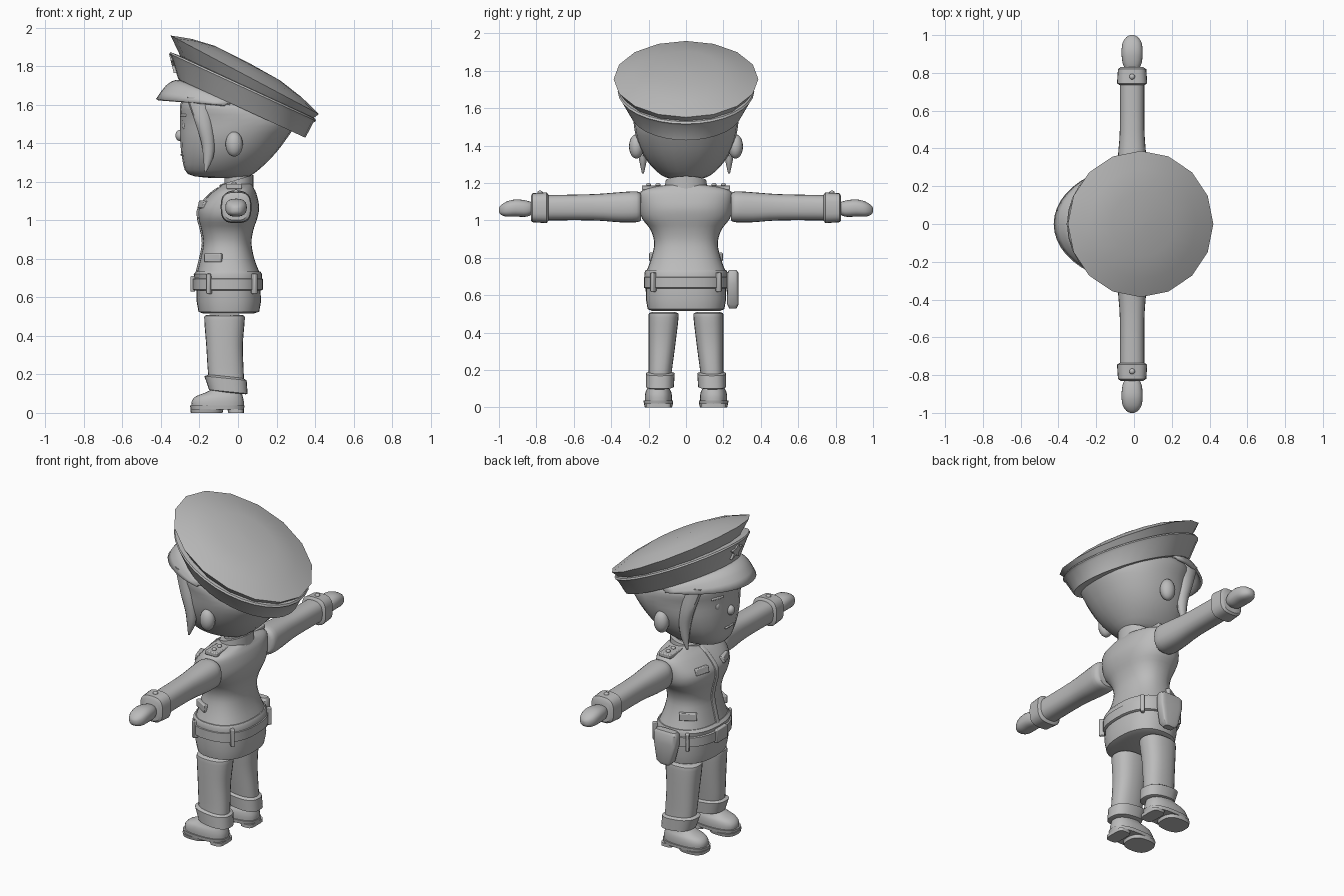
import bpy, bmesh, math
from mathutils import Matrix, Vector

cube = bpy.data.objects.get("Cube")
if cube:
    bpy.data.objects.remove(cube)

grey = bpy.data.materials.new("plain_grey")
grey.use_nodes = True
grey.diffuse_color = (0.5, 0.5, 0.5, 1)
grey.node_tree.nodes["Principled BSDF"].inputs["Base Color"].default_value = grey.diffuse_color
parts = []


def finish(name, bm, mirror=False, bevel=0):
    """Turn a bmesh into a part, optionally mirrored across the body's middle."""
    bmesh.ops.recalc_face_normals(bm, faces=bm.faces)
    mesh = bpy.data.meshes.new(name)
    bm.to_mesh(mesh)
    bm.free()
    mesh.materials.append(grey)
    part = bpy.data.objects.new(name, mesh)
    bpy.context.scene.collection.objects.link(part)
    if bevel:
        mod = part.modifiers.new("bevel", 'BEVEL')
        mod.width, mod.segments = bevel, 2
    if mirror:
        mod = part.modifiers.new("mirror", 'MIRROR')
        mod.use_axis = (False, True, False)
        mod.use_mirror_merge = False
    parts.append(part)
    return part


def refine(rings, steps=3):
    """Insert Catmull-Rom sections between the given ones."""
    out = []
    for i in range(len(rings) - 1):
        a, b = rings[max(i - 1, 0)], rings[i]
        c, d = rings[i + 1], rings[min(i + 2, len(rings) - 1)]
        for k in range(steps):
            t = k / steps
            out.append([q + t * (r - p) / 2 + t * t * (2 * p - 5 * q + 4 * r - s) / 2
                        + t ** 3 * (3 * q - p - 3 * r + s) / 2
                        for p, q, r, s in zip(a, b, c, d)])
    return out + [rings[-1]]


def loft(name, rings, power=2, sides=24, axis="z", smooth=False, **kw):
    """Skin superellipse sections: (level, x min, x max, half width) or
    (level, x min, x max, side min, side max, tilt)."""
    rings = [r if len(r) > 4 else (*r[:3], -r[3], r[3]) for r in rings]
    bm = bmesh.new()
    loops = []
    for ring in refine(rings) if smooth else rings:
        level, x0, x1, v0, v1 = ring[:5]
        tilt = ring[5] if len(ring) > 5 else 0
        loop = []
        for i in range(sides):
            a = math.tau * i / sides
            c, s = math.cos(a), math.sin(a)
            dx = math.copysign(abs(c) ** (2 / power), c) * (x1 - x0) / 2
            v = (v0 + v1) / 2 + math.copysign(abs(s) ** (2 / power), s) * (v1 - v0) / 2
            x = (x0 + x1) / 2 + dx
            loop.append(bm.verts.new((x, v, level + tilt * dx) if axis == "z" else (x, level, v)))
        loops.append(loop)
    for a, b in zip(loops, loops[1:]):
        for i in range(sides):
            j = (i + 1) % sides
            bm.faces.new((a[i], a[j], b[j], b[i]))
    bm.faces.new(loops[0])
    bm.faces.new(loops[-1])
    return finish(name, bm, **kw)


def box(name, loc, size, turn=0, lean=0, mirror=True, bevel=0.005):
    bm = bmesh.new()
    place = (Matrix.Translation(loc) @ Matrix.Rotation(math.radians(turn), 4, 'Z')
             @ Matrix.Rotation(math.radians(lean), 4, 'Y') @ Matrix.Diagonal((*size, 1)))
    bmesh.ops.create_cube(bm, size=1, matrix=place)
    return finish(name, bm, mirror, bevel)


def ball(name, loc, radii, mirror=True):
    bm = bmesh.new()
    place = Matrix.Translation(loc) @ Matrix.Diagonal((*radii, 1))
    bmesh.ops.create_uvsphere(bm, u_segments=16, v_segments=10, radius=1, matrix=place)
    return finish(name, bm, mirror)


# Head and face
loft("head", [(1.22, -.15, .03, .06), (1.24, -.26, .08, .13), (1.32, -.29, .17, .21),
              (1.42, -.3, .25, .26), (1.52, -.3, .3, .28), (1.6, -.3, .2, .28),
              (1.66, -.27, .08, .22)], power=2.2, smooth=True)
ball("nose", (-.3, 0, 1.44), (.025, .025, .03), mirror=False)
ball("eye", (-.275, .09, 1.49), (.015, .022, .025))
box("eyebrow", (-.28, .1, 1.545), (.02, .08, .015), turn=-20)
box("mouth", (-.292, 0, 1.34), (.015, .08, .01), mirror=False)
ball("ear", (-.02, .265, 1.395), (.045, .04, .065))
loft("hair_lock", [(1.25, -.175, -.165, .225, .235), (1.32, -.18, -.13, .21, .25),
                   (1.4, -.19, -.12, .2, .26), (1.5, -.22, -.13, .2, .265),
                   (1.64, -.27, -.14, .18, .25)], sides=12, smooth=True, mirror=True)

# Peaked cap: leaning band, recess, flared crown and shallow dome
loft("cap_band", [(1.58, -.29, .33, -.28, .28, -.46), (1.58, -.31, .35, -.3, .3, -.46),
                  (1.675, -.345, .39, -.355, .355, -.46), (1.69, -.355, .405, -.365, .365, -.46),
                  (1.7, -.35, .4, -.36, .36, -.46), (1.7, -.29, .36, -.31, .31, -.46)], sides=32)
loft("cap_crown", [(1.67, -.29, .36, -.32, .32, -.5), (1.755, -.35, .42, -.387, .387, -.53),
                   (1.79, -.24, .33, -.29, .29, -.53), (1.815, -.12, .22, -.17, .17, -.53),
                   (1.82, .04, .06, -.01, .01, -.53)], sides=16)


def visor():
    bm = bmesh.new()
    rows, cols = 5, 20
    grid = []
    for i in range(cols + 1):
        a = math.radians(-78 + 156 * i / cols)
        c, s = math.cos(a), math.sin(a)
        inner = Vector((.03 - .33 * c, .295 * s, 1.58 + .15 * c))
        outer = Vector((.02 - .445 * c, .31 * s, 1.59 + .04 * c))
        line = []
        for k in range(rows + 1):
            t = k / rows
            p = inner.lerp(outer, t)
            p.z += .03 * c * math.sin(math.pi * t)
            line.append(bm.verts.new(p))
        grid.append(line)
    for a, b in zip(grid, grid[1:]):
        for k in range(rows):
            bm.faces.new((a[k], a[k + 1], b[k + 1], b[k]))
    part = finish("cap_visor", bm)
    part.modifiers.new("thickness", 'SOLIDIFY').thickness = .015


def star():
    bm = bmesh.new()
    points = []
    for i in range(10):
        r = .025 if i % 2 else .055
        a = math.tau * i / 10
        points.append(bm.verts.new((-.345 - .25 * r * math.cos(a), r * math.sin(a),
                                    1.81 + r * math.cos(a))))
    face = bm.faces.new(points)
    new = bmesh.ops.extrude_face_region(bm, geom=[face])["geom"]
    bmesh.ops.translate(bm, vec=(.03, 0, 0), verts=[v for v in new if isinstance(v, bmesh.types.BMVert)])
    finish("cap_star", bm)


visor()
star()

# Jacket with collar and front placket
jacket = [(.72, -.215, .115, .215), (.8, -.195, .085, .185), (.88, -.18, .07, .17),
          (.95, -.19, .08, .19), (1.01, -.205, .1, .235), (1.07, -.2, .11, .25),
          (1.14, -.14, .095, .25), (1.17, -.1, .08, .21), (1.19, -.08, .07, .1)]
loft("jacket", jacket, power=2.4, sides=32, smooth=True)
loft("placket", [(z, x - .008, x + .03, .016) for z, x, _, _ in jacket[:-1]],
     power=6, sides=16, smooth=True)
loft("neck", [(1.15, -.07, .06, .08), (1.25, -.07, .06, .08)])
loft("collar", [(1.14, -.105, .08, -.115, .115, .1), (1.21, -.095, .08, -.11, .11, .3),
                (1.21, -.08, .065, -.095, .095, .3)])
box("epaulette", (-.02, .175, 1.175), (.08, .12, .025))
for y in (.15, .2):
    ball("epaulette_stud", (-.02, y, 1.19), (.013, .013, .01))
box("waist_pocket", (-.128, .163, .805), (.1, .025, .045), turn=30)
box("chest_pocket", (-.18, .11, 1.08), (.03, .09, .04), turn=-18, lean=12)

# Belt, hips and holster
loft("jacket_hem", [(.69, -.225, .125, .22), (.72, -.23, .125, .222), (.735, -.215, .115, .215)],
     power=2.4, sides=32)
loft("belt", [(.635, -.225, .12, .215), (.64, -.235, .13, .225), (.695, -.235, .13, .225),
              (.7, -.225, .12, .215)], power=2.4, sides=32)
loft("hips", [(.515, -.18, .08, .18), (.525, -.205, .11, .205), (.58, -.215, .12, .215),
              (.66, -.215, .115, .215)], power=2.4, sides=32)
box("belt_buckle", (-.235, 0, .67), (.025, .1, .08), mirror=False)
for x, y, turn in ((-.15, .2, 30), (.085, .175, -45)):
    box("belt_loop", (x, y, .67), (.022, .03, .105), turn=turn)
loft("holster", [(.53, -.07, -.01, .23, .27), (.55, -.09, .01, .22, .28),
                 (.66, -.12, .03, .22, .28), (.72, -.12, .03, .22, .28),
                 (.735, -.11, .02, .23, .27)], power=5)

# Sleeves and hands
loft("sleeve", [(.24, -.07, .05, 1.0, 1.14), (.265, -.09, .07, .99, 1.155),
                (.36, -.085, .065, .99, 1.15), (.5, -.075, .055, 1.0, 1.14),
                (.75, -.075, .055, 1.0, 1.135)], power=2.5, axis="y", smooth=True, mirror=True)
loft("sleeve_cuff", [(.735, -.075, .055, 1.0, 1.135), (.745, -.09, .07, .985, 1.15),
                     (.82, -.085, .065, .99, 1.145), (.83, -.07, .05, 1.0, 1.13)],
     power=3, axis="y", mirror=True)
ball("cuff_button", (-.01, .78, 1.147), (.015, .015, .012))
loft("hand", [(.81, -.04, .02, 1.04, 1.09), (.85, -.06, .04, 1.02, 1.105),
              (.91, -.066, .046, 1.02, 1.112), (.96, -.06, .04, 1.02, 1.1),
              (.99, -.04, .02, 1.03, 1.08), (1, -.02, 0, 1.045, 1.065)],
     power=2.5, axis="y", smooth=True, mirror=True)

# Trouser legs, turn-ups and boots
loft("leg", [(.12, -.14, .03, .085, .205), (.2, -.155, .03, .075, .2),
             (.35, -.165, .025, .055, .2), (.48, -.175, .035, .04, .2),
             (.505, -.17, .03, .045, .195), (.51, -.14, 0, .07, .17)],
     power=2.4, smooth=True, mirror=True)
loft("trouser_cuff", [(.105, -.13, .04, .08, .205, -.1), (.11, -.15, .05, .065, .215, -.1),
                      (.18, -.175, .045, .06, .215, -.1), (.19, -.15, .025, .08, .2, -.1)],
     power=2.5, mirror=True)
loft("boot", [(.03, -.24, .03, .075, .22), (.06, -.24, .03, .075, .22),
              (.085, -.22, .025, .08, .215), (.105, -.17, .02, .09, .205),
              (.13, -.12, .02, .09, .2)], power=2.5, smooth=True, mirror=True)
loft("boot_sole", [(.018, -.245, .03, .07, .225), (.038, -.25, .035, .068, .227)],
     power=2.6, mirror=True)
loft("sole_front", [(0, -.245, -.08, .075, .22), (.02, -.248, -.075, .07, .225)],
     power=2.6, mirror=True)
loft("boot_heel", [(0, -.05, .03, .08, .215), (.02, -.055, .03, .08, .215)],
     power=4, mirror=True)

# Smooth shading with crisp edges
bpy.ops.object.select_all(action='DESELECT')
for part in parts:
    part.select_set(True)
bpy.context.view_layer.objects.active = parts[0]
bpy.ops.object.shade_smooth_by_angle(angle=math.radians(35))
